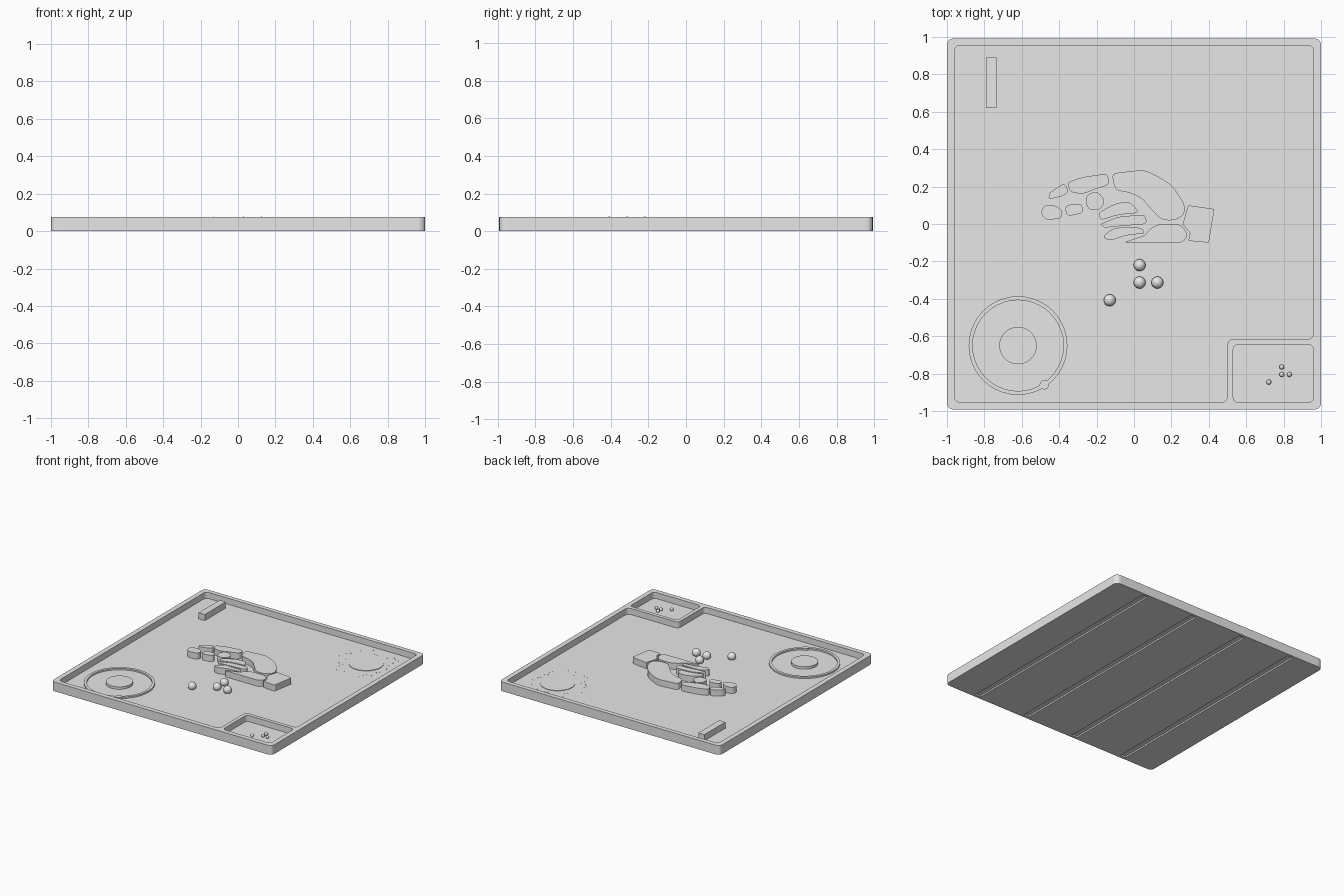
import bpy, bmesh, math, random
from mathutils import Vector, Matrix

old = bpy.data.objects.get("Cube")
if old:
    bpy.data.objects.remove(old, do_unlink=True)

TOP, FLOOR = 0.075, 0.025
random.seed(4)

grey = bpy.data.materials.new("plain grey")
grey.use_nodes = True
grey.diffuse_color = (0.8, 0.8, 0.8, 1)
grey.node_tree.nodes["Principled BSDF"].inputs["Base Color"].default_value = grey.diffuse_color


def finish(name, bm):
    """Turn a bmesh into a named object with the shared material."""
    bmesh.ops.recalc_face_normals(bm, faces=bm.faces)
    mesh = bpy.data.meshes.new(name)
    bm.to_mesh(mesh)
    bm.free()
    mesh.materials.append(grey)
    ob = bpy.data.objects.new(name, mesh)
    bpy.context.collection.objects.link(ob)
    return ob


def fillet(points, radius, steps=5):
    """Round every corner of a closed outline."""
    out = []
    count = len(points)
    for i, p in enumerate(points):
        p = Vector(p)
        to_a = Vector(points[i - 1]) - p
        to_b = Vector(points[(i + 1) % count]) - p
        reach = min(radius, to_a.length * 0.45, to_b.length * 0.45)
        a, b = p + to_a.normalized() * reach, p + to_b.normalized() * reach
        for s in range(steps + 1):
            t = s / steps
            out.append(a * (1 - t) ** 2 + p * 2 * t * (1 - t) + b * t * t)
    return out


def add_prism(bm, outline, low, high):
    face = bm.faces.new([bm.verts.new((x, y, low)) for x, y in outline])
    lifted = bmesh.ops.extrude_face_region(bm, geom=[face], use_keep_orig=True)["geom"]
    moved = [g for g in lifted if isinstance(g, bmesh.types.BMVert)]
    bmesh.ops.translate(bm, verts=moved, vec=(0, 0, high - low))


def prism(name, outline, low, high):
    bm = bmesh.new()
    add_prism(bm, outline, low, high)
    return finish(name, bm)


def box_outline(x0, x1, y0, y1):
    return [(x0, y0), (x1, y0), (x1, y1), (x0, y1)]


def disc(name, x, y, radius, low, high, sides=32):
    ring = [(x + radius * math.cos(a), y + radius * math.sin(a))
            for a in (math.tau * i / sides for i in range(sides))]
    return prism(name, ring, low, high)


def ball(name, x, y, z, radius):
    bm = bmesh.new()
    bmesh.ops.create_uvsphere(bm, u_segments=24, v_segments=14, radius=radius,
                              matrix=Matrix.Translation((x, y, z)))
    for f in bm.faces:
        f.smooth = True
    return finish(name, bm)


# Tray: rounded slab with a main pocket, a corner pocket and underside grooves
tray = prism("tray", fillet(box_outline(-1, 1, -0.992, 0.992), 0.04), 0, TOP)
main_pocket = [(-0.96, -0.953), (0.5, -0.953), (0.5, -0.615),
               (0.96, -0.615), (0.96, 0.955), (-0.96, 0.955)]
corner_pocket = box_outline(0.53, 0.96, -0.953, -0.645)
cutters = [
    prism("main_pocket_cutter", fillet(main_pocket, 0.035), FLOOR, 0.2),
    prism("corner_pocket_cutter", fillet(corner_pocket, 0.03), FLOOR, 0.2),
]
for x in (-0.705, -0.235, 0.235, 0.705):
    cutters.append(prism("groove_cutter", box_outline(x - 0.025, x + 0.025, -0.97, 0.97),
                         -0.1, 0.012))
for cutter in cutters:
    mod = tray.modifiers.new("cut", "BOOLEAN")
    mod.operation = "DIFFERENCE"
    mod.solver = "EXACT"
    mod.object = cutter
bpy.context.view_layer.update()
graph = bpy.context.evaluated_depsgraph_get()
carved = bpy.data.meshes.new_from_object(tray.evaluated_get(graph))
tray.modifiers.clear()
tray.data = carved
for cutter in cutters:
    bpy.data.objects.remove(cutter, do_unlink=True)

# Plain raised bar in the back left corner
prism("corner_bar", box_outline(-0.79, -0.735, 0.62, 0.89), FLOOR - 0.002, TOP + 0.001)

# Hand relief, one raised plate per part
hand = {
    "thumb_tip": [(-.50, .06), (-.48, .10), (-.42, .10), (-.38, .07), (-.39, .03), (-.47, .02)],
    "thumb_joint": [(-.37, .10), (-.28, .11), (-.27, .06), (-.36, .04)],
    "index_tip": [(-.46, .13), (-.45, .17), (-.37, .22), (-.35, .17), (-.38, .15)],
    "index_finger": [(-.36, .22), (-.28, .25), (-.14, .27), (-.13, .21), (-.2, .19),
                     (-.27, .16), (-.34, .17)],
    "knuckle": [(-.26, .15), (-.20, .18), (-.15, .12), (-.19, .07), (-.25, .08)],
    "middle_finger": [(-.19, .06), (-.10, .11), (-.02, .12), (.03, .06), (-.08, .05), (-.18, .02)],
    "ring_finger": [(-.18, .0), (-.08, .04), (.06, .05), (.07, .0), (-.06, -.01), (-.16, -.02)],
    "little_finger": [(-.17, -.07), (-.11, -.02), (.04, -.02), (.06, -.05), (-.04, -.06), (-.13, -.09)],
}
palm = {
    "back_of_hand": [(-.12, .27), (.05, .29), (.12, .26), (.2, .21), (.27, .11), (.27, .05),
                     (.22, .02), (.15, .02), (.09, .08), (.04, .14), (-.03, .17), (-.10, .18)],
    "heel_of_hand": [(-.06, -.10), (.26, -.10), (.29, -.06), (.25, .0), (.13, .0),
                     (.08, -.03), (.06, -.06)],
    "wrist": [(.29, .10), (.43, .08), (.40, -.10), (.29, -.09), (.30, -.05), (.26, .0)],
}
for name, outline in (hand | palm).items():
    radius = 0.008 if name == "wrist" else 0.03
    prism(name, fillet(outline, radius, 4), FLOOR - 0.002, TOP + 0.001)

# Four balls, repeated small in the corner pocket
dots = [(0.03, -0.22), (0.03, -0.313), (0.125, -0.313), (-0.13, -0.408)]
for x, y in dots:
    ball("ball", x, y, TOP + 0.002 - 0.032, 0.032)
    ball("small_ball", 0.777 + x * 0.43, -0.67 + y * 0.43, FLOOR + 0.01, 0.013)

# Planet disc with an orbit ring and a little moon
px, py = -0.62, -0.65
disc("planet", px, py, 0.1, FLOOR - 0.002, FLOOR + 0.02)
bm = bmesh.new()
section = [bm.verts.new((r, 0, z)) for r, z in
           ((0.243, FLOOR - 0.002), (0.264, FLOOR - 0.002), (0.264, FLOOR + 0.012), (0.243, FLOOR + 0.012))]
edges = [bm.edges.new((section[i - 1], section[i])) for i in range(4)]
bmesh.ops.spin(bm, geom=section + edges, cent=(0, 0, 0), axis=(0, 0, 1),
               angle=math.tau, steps=40, use_duplicate=False)
bmesh.ops.remove_doubles(bm, verts=bm.verts, dist=1e-4)
bmesh.ops.translate(bm, verts=bm.verts, vec=(px, py, 0))
finish("orbit_ring", bm)
disc("moon", -0.48, -0.86, 0.025, FLOOR - 0.002, FLOOR + 0.015, 16)

# Sun: a thin disc with scattered flecks around it
sx, sy = 0.68, 0.69
disc("sun", sx, sy, 0.13, FLOOR - 0.002, FLOOR + 0.004)
bm = bmesh.new()
for i in range(48):
    angle = math.tau * i / 48
    reach = random.uniform(0.16, 0.25)
    x, y = sx + reach * math.cos(angle), sy + reach * math.sin(angle)
    add_prism(bm, box_outline(x - 0.005, x + 0.005, y - 0.003, y + 0.003),
              FLOOR - 0.002, FLOOR + 0.001)
finish("sun_flecks", bm)
